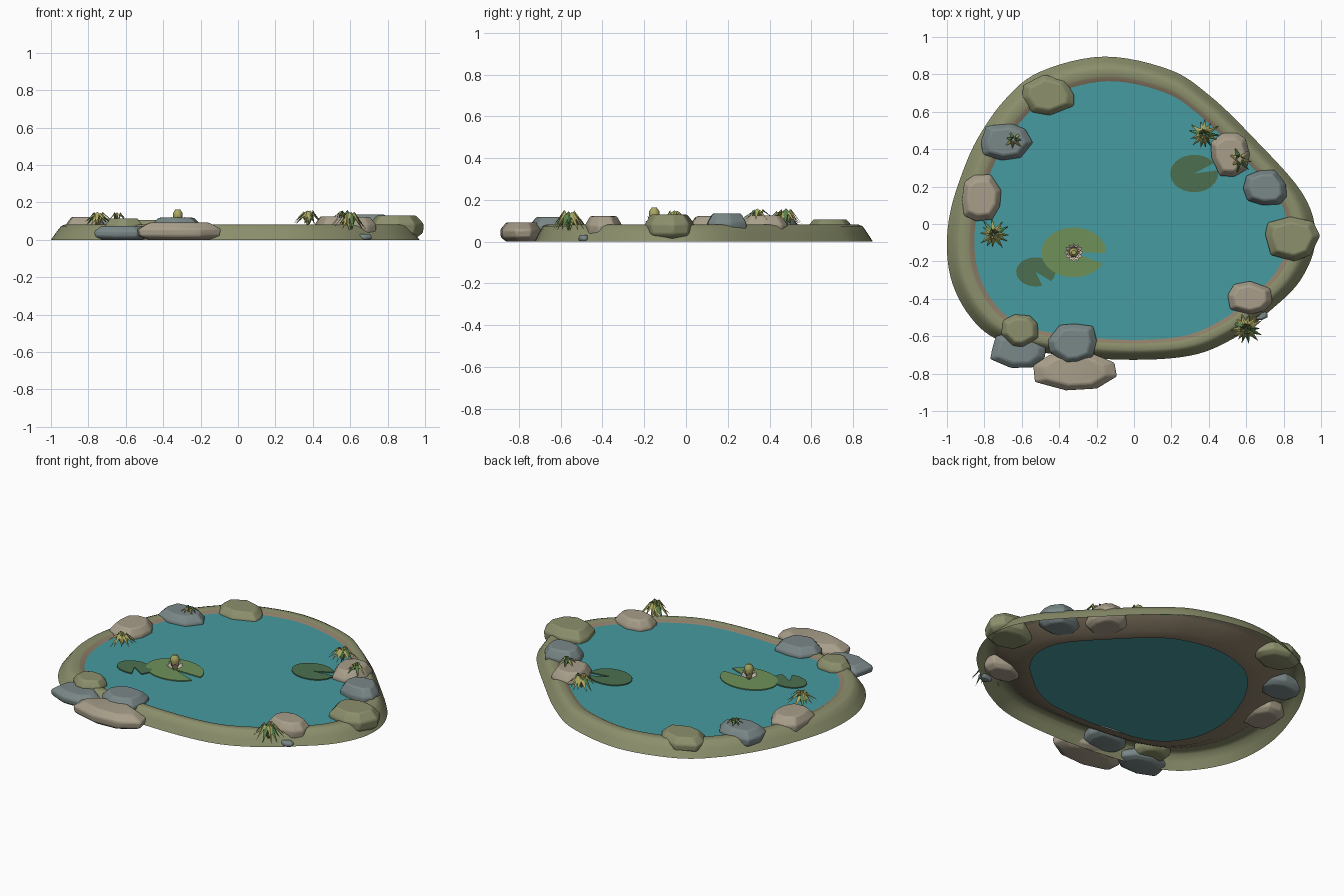
import bpy, bmesh, math, random
from mathutils import Vector

if "Cube" in bpy.data.objects:
    bpy.data.objects.remove(bpy.data.objects["Cube"])

random.seed(4)


def material(name, r, g, b):
    m = bpy.data.materials.new(name)
    m.diffuse_color = [(c / 255 / 12.92 if c < 11 else ((c / 255 + 0.055) / 1.055) ** 2.4)
                       for c in (r, g, b)] + [1]
    m.use_nodes = True
    m.node_tree.nodes["Principled BSDF"].inputs["Base Color"].default_value = m.diffuse_color
    return m


WATER = material("water teal", 70, 155, 160)
MOSS = material("moss olive", 140, 144, 108)
SOIL = material("wet soil", 140, 126, 104)
TAN = material("tan stone", 168, 158, 138)
GREY = material("grey stone", 122, 135, 135)
PAD_DARK = material("dark leaf", 76, 112, 80)
PAD_LIGHT = material("light leaf", 110, 145, 90)
STRAW = material("straw yellow", 170, 168, 98)
BLADE = material("blade green", 88, 128, 76)
PETAL = material("pale petal", 206, 192, 176)


def finish(name, bm, mats, smooth=None):
    bmesh.ops.recalc_face_normals(bm, faces=bm.faces[:])
    mesh = bpy.data.meshes.new(name)
    bm.to_mesh(mesh)
    bm.free()
    for m in mats:
        mesh.materials.append(m)
    ob = bpy.data.objects.new(name, mesh)
    bpy.context.collection.objects.link(ob)
    if smooth:
        bpy.ops.object.select_all(action='DESELECT')
        ob.select_set(True)
        bpy.context.view_layer.objects.active = ob
        bpy.ops.object.shade_smooth_by_angle(angle=math.radians(smooth))
    return ob


def loft(bm, rings):
    """Join closed rings of equal length with quads, return the vertex rings."""
    vr = [[bm.verts.new(p) for p in ring] for ring in rings]
    for k in range(len(vr) - 1):
        a, b = vr[k], vr[k + 1]
        n = len(a)
        for i in range(n):
            f = bm.faces.new((a[i], a[(i + 1) % n], b[(i + 1) % n], b[i]))
            f.material_index = 0
    return vr


# Pond outline, smoothed into a closed curve
KEYS = [(0.97, -0.08), (0.90, 0.165), (0.62, 0.48), (0.40, 0.69), (0.19, 0.825), (-0.16, 0.895),
        (-0.50, 0.815), (-0.69, 0.665), (-0.84, 0.45), (-0.93, 0.24), (-0.985, 0.05),
        (-1.0, -0.14), (-0.97, -0.32), (-0.88, -0.49), (-0.745, -0.61), (-0.5, -0.685),
        (-0.08, -0.725), (0.295, -0.705), (0.535, -0.61), (0.72, -0.47), (0.89, -0.3)]


def smooth_outline(keys, steps=6):
    pts = [Vector(k) for k in keys]
    n, out = len(keys), []
    for i in range(n):
        a, b, c, d = (pts[(i + j) % n] for j in (-1, 0, 1, 2))
        for s in range(steps):
            t = s / steps
            out.append(0.5 * (2 * b + (c - a) * t + (2 * a - 5 * b + 4 * c - d) * t * t
                              + (3 * b - a - 3 * c + d) * t ** 3))
    return out


OUTLINE = smooth_outline(KEYS)


def outline_ring(s, z):
    return [(p.x * s, p.y * s, z) for p in OUTLINE]


# Bank: open shell swept around the outline, soil colour on the inner slope
bm = bmesh.new()
profile = [(1, 0), (0.97, 0.042), (0.945, 0.074), (0.925, 0.081), (0.88, 0.079),
           (0.845, 0.062), (0.74, 0.012), (0.66, 0.004)]
rings = loft(bm, [outline_ring(s, z) for s, z in profile])
inner = {v for r in rings[4:] for v in r}
for f in bm.faces:
    f.material_index = int(all(v in inner for v in f.verts))
finish("bank", bm, [MOSS, SOIL], 50)

# Water surface
bm = bmesh.new()
bm.faces.new([bm.verts.new(p) for p in outline_ring(0.855, 0.066)])
finish("water", bm, [WATER])


# Rocks: irregular chamfered stones fitted to a given size
def rock(name, x, y, sx, sy, z0, z1, mat, sides=9):
    ph = random.random()
    raw = []
    for i in range(sides):
        a = (i + ph + random.uniform(-0.2, 0.2)) / sides * math.tau
        r = random.uniform(0.93, 1.07)
        # slightly squared-off plan
        k = (abs(math.cos(a)) ** 2.5 + abs(math.sin(a)) ** 2.5) ** (-1 / 2.5)
        raw.append((math.cos(a) * r * k, math.sin(a) * r * k))
    lo = [min(p[k] for p in raw) for k in (0, 1)]
    hi = [max(p[k] for p in raw) for k in (0, 1)]
    plan = [((p[0] - lo[0]) / (hi[0] - lo[0]) - 0.5, (p[1] - lo[1]) / (hi[1] - lo[1]) - 0.5)
            for p in raw]
    bm = bmesh.new()
    levels = [(0.72, 0), (0.97, 0.22), (1.0, 0.62), (0.72, 1)]
    vr = loft(bm, [[(x + px * sx * s, y + py * sy * s, z0 + (z1 - z0) * t) for px, py in plan]
                   for s, t in levels])
    bm.faces.new(vr[0])
    bm.faces.new(vr[-1])
    ob = finish(name, bm, [mat], 35)
    bev = ob.modifiers.new("worn edges", 'BEVEL')
    bev.width, bev.segments, bev.limit_method, bev.angle_limit = 0.008, 2, 'ANGLE', 0.4


rock("back_left_rock", -0.46, 0.69, 0.28, 0.22, 0.015, 0.107, MOSS, 8)
rock("left_grey_rock", -0.68, 0.44, 0.28, 0.20, 0.015, 0.115, GREY, 8)
rock("left_tan_rock", -0.815, 0.14, 0.21, 0.25, 0.015, 0.122, TAN)
rock("front_left_top_rock", -0.61, -0.57, 0.20, 0.175, 0.02, 0.115, MOSS, 8)
rock("front_left_low_rock", -0.62, -0.67, 0.30, 0.20, 0.0, 0.075, GREY)
rock("front_grey_rock", -0.33, -0.64, 0.265, 0.215, 0.02, 0.118, GREY)
rock("front_slab_rock", -0.315, -0.785, 0.45, 0.21, 0.0, 0.092, TAN, 8)
rock("right_tan_rock", 0.515, 0.37, 0.21, 0.235, 0.01, 0.125, TAN)
rock("right_grey_rock", 0.70, 0.195, 0.235, 0.19, 0.015, 0.135, GREY)
rock("right_large_rock", 0.848, -0.08, 0.295, 0.24, 0.01, 0.13, MOSS, 8)
rock("front_right_rock", 0.62, -0.395, 0.24, 0.18, 0.01, 0.122, TAN, 8)
rock("front_right_pebble", 0.67, -0.49, 0.09, 0.05, 0.0, 0.032, GREY, 7)


# Grass tufts: arching folded blades around a raised centre
def tuft(name, x, y, z, r, h, count, green):
    bm = bmesh.new()
    for i in range(count):
        a = (i + random.uniform(-0.25, 0.25)) / count * math.tau
        d = Vector((math.cos(a), math.sin(a), 0))
        side = Vector((-d.y, d.x, 0)) * r * 0.15
        reach, top = r * random.uniform(0.75, 1.05), h * random.uniform(0.7, 1)
        c = Vector((x, y, z))
        up = Vector((0, 0, top))
        base = bm.verts.new(c + d * r * 0.05)
        ml = bm.verts.new(c + d * reach * 0.35 + up * 0.85 + side)
        mr = bm.verts.new(c + d * reach * 0.35 + up * 0.85 - side)
        mid = bm.verts.new(c + d * reach * 0.3 + up)
        tip = bm.verts.new(c + d * reach + up * random.uniform(0.0, 0.3))
        m = int(random.random() < green)
        for vs in ((base, ml, mid), (base, mid, mr), (ml, tip, mid), (mid, tip, mr)):
            bm.faces.new(vs).material_index = m
    finish(name, bm, [STRAW, BLADE])


tuft("back_right_tuft", 0.375, 0.48, 0.075, 0.09, 0.085, 13, 0.3)
tuft("rock_top_tuft", 0.565, 0.345, 0.10, 0.075, 0.06, 7, 0.5)
tuft("left_tuft", -0.75, -0.055, 0.075, 0.09, 0.075, 12, 0.15)
tuft("left_rock_tuft", -0.645, 0.45, 0.10, 0.06, 0.05, 7, 0.4)
tuft("front_right_tuft", 0.60, -0.56, 0.05, 0.095, 0.105, 14, 0.45)


# Lily pads: thin discs with a wedge cut out
def lily_pad(name, x, y, rx, ry, notch, gap, mat):
    bm = bmesh.new()
    n = 32
    a0, a1 = math.radians(notch + gap / 2), math.radians(notch - gap / 2) + math.tau
    pts = [(x, y)] + [(x + rx * math.cos(a0 + (a1 - a0) * i / n),
                       y + ry * math.sin(a0 + (a1 - a0) * i / n)) for i in range(n + 1)]
    vr = loft(bm, [[(px, py, z) for px, py in pts] for z in (0.067, 0.073)])
    for ring in vr:
        for i in range(1, n + 1):
            bm.faces.new((ring[0], ring[i], ring[i + 1]))
    finish(name, bm, [mat])


lily_pad("large_lily_pad", -0.322, -0.152, 0.173, 0.133, -14, 26, PAD_LIGHT)
lily_pad("small_lily_pad", -0.525, -0.256, 0.105, 0.078, -55, 32, PAD_DARK)
lily_pad("right_lily_pad", 0.322, 0.27, 0.128, 0.10, 22, 24, PAD_DARK)

# Water lily flower: two rings of petals around a round centre
FX, FY = -0.322, -0.152
bm = bmesh.new()
for ring, (count, r, z) in enumerate(((12, 0.05, 0.10), (10, 0.04, 0.125))):
    for i in range(count):
        a = (i + 0.5 * ring) / count * math.tau
        d, s = Vector((math.cos(a), math.sin(a), 0)), Vector((-math.sin(a), math.cos(a), 0))
        c = Vector((FX, FY, 0.073))
        wide = c + d * r * 0.7 + Vector((0, 0, (z - 0.073) * 0.7))
        quad = (c, wide + s * r * 0.24, c + d * r + Vector((0, 0, z - 0.073)), wide - s * r * 0.24)
        bm.faces.new([bm.verts.new(p) for p in quad])
finish("lily_petals", bm, [PETAL])

bm = bmesh.new()
prof = [(0.012, 0.073), (0.02, 0.105), (0.026, 0.13), (0.024, 0.146), (0.012, 0.163)]
vr = loft(bm, [[(FX + r * math.cos(k * math.tau / 12), FY + r * math.sin(k * math.tau / 12), z)
                for k in range(12)] for r, z in prof])
bm.faces.new(vr[-1])
finish("lily_centre", bm, [STRAW], 50)
